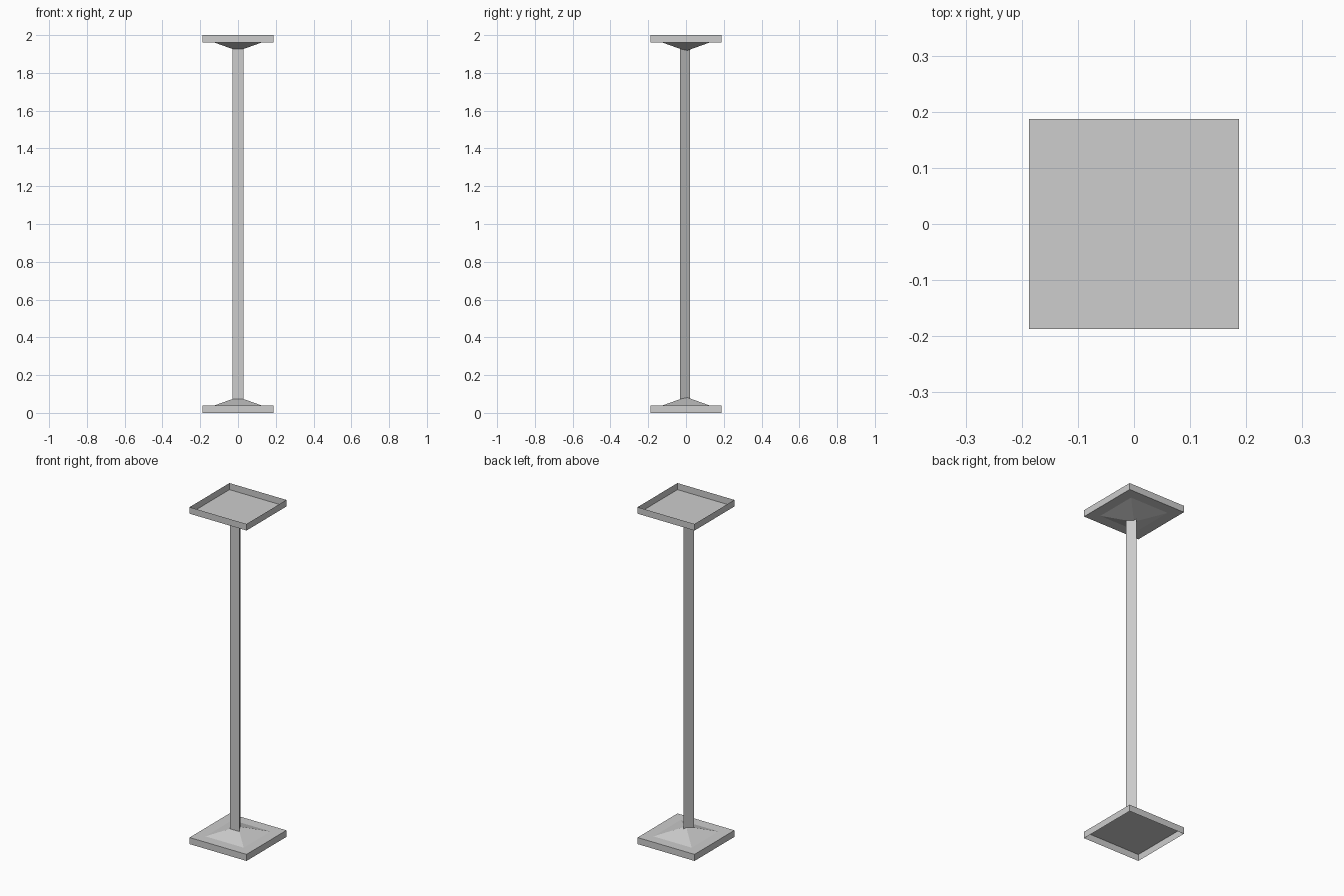
import bpy, bmesh, math
from mathutils import Matrix

if "Cube" in bpy.data.objects:
    bpy.data.objects.remove(bpy.data.objects["Cube"])

HALF = 0.187       # half width of the square trays
DEPTH = 0.039      # tray wall height
CONE_HALF = 0.126  # half width of the pyramid base
CONE_TOP = 0.084   # pyramid tip distance from the outer end
POLE_R = 0.035     # circumradius of the three-sided pole

grey = bpy.data.materials.new("light grey")
grey.diffuse_color = (0.61, 0.61, 0.61, 1)
grey.use_nodes = True
grey.node_tree.nodes["Principled BSDF"].inputs["Base Color"].default_value = grey.diffuse_color


def finish(name, bm):
    mesh = bpy.data.meshes.new(name)
    bm.to_mesh(mesh)
    bm.free()
    mesh.materials.append(grey)
    obj = bpy.data.objects.new(name, mesh)
    bpy.context.collection.objects.link(obj)
    return obj


def place(bm, top):
    """Turn an end piece over for the top of the pole."""
    if top:
        bmesh.ops.transform(bm, verts=bm.verts, matrix=Matrix.Translation((0, 0, 2))
                            @ Matrix.Rotation(math.pi, 4, 'X'))


def tray(name, top):
    # thin-walled square tray, open on its outer end
    bm = bmesh.new()
    bmesh.ops.create_cube(bm, size=1)
    bmesh.ops.transform(bm, verts=bm.verts,
                        matrix=Matrix.Translation((0, 0, DEPTH / 2))
                        @ Matrix.Diagonal((2 * HALF, 2 * HALF, DEPTH, 1)))
    outer = [f for f in bm.faces if f.normal.z < -0.5]
    bmesh.ops.delete(bm, geom=outer, context='FACES_ONLY')
    place(bm, top)
    finish(name, bm)


def pyramid(name, top):
    # low square pyramid joining the tray to the pole
    bm = bmesh.new()
    h = CONE_HALF
    base = [bm.verts.new((x, y, DEPTH)) for x, y in ((-h, -h), (h, -h), (h, h), (-h, h))]
    tip = bm.verts.new((0, 0, CONE_TOP))
    for i in range(4):
        bm.faces.new((base[i], base[(i + 1) % 4], tip))
    place(bm, top)
    finish(name, bm)


# end pieces
for end, top in (("bottom", False), ("top", True)):
    tray(end + "_tray", top)
    pyramid(end + "_pyramid", top)

# three-sided pole, flat side to the front, set slightly forward
bm = bmesh.new()
rings = []
for z in (DEPTH, 2 - DEPTH):
    rings.append([bm.verts.new((POLE_R * math.cos(math.radians(a)),
                                POLE_R * math.sin(math.radians(a)) - 0.0135, z))
                  for a in (90, 210, 330)])
low, high = rings
for i in range(3):
    j = (i + 1) % 3
    bm.faces.new((low[i], low[j], high[j], high[i]))
finish("pole", bm)
